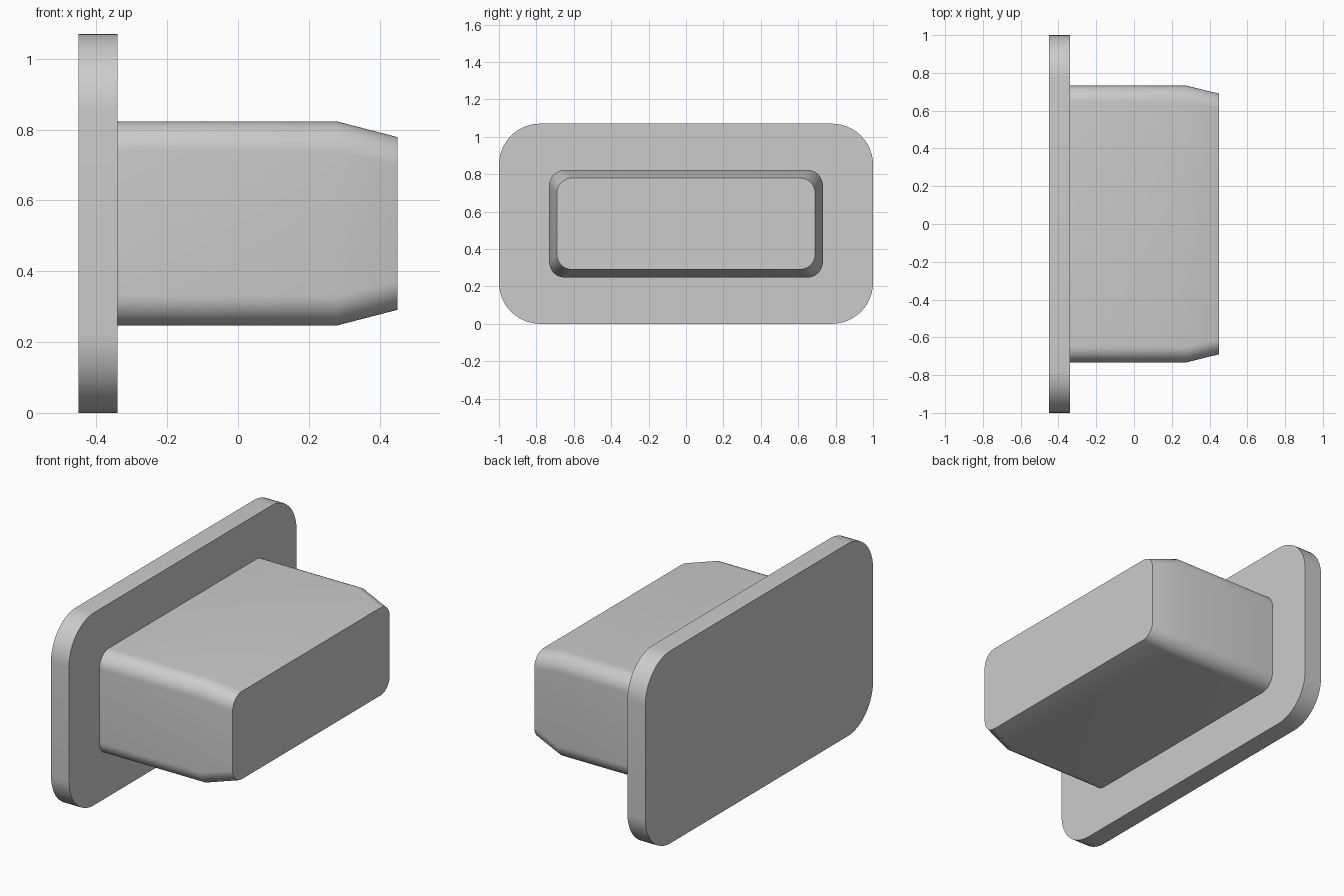
import bpy, bmesh
from math import sin, cos, pi, radians

cube = bpy.data.objects.get("Cube")
if cube:
    bpy.data.objects.remove(cube, do_unlink=True)

MID_Z = 0.535
CORNER_STEPS = 12

grey = bpy.data.materials.new("light_grey")
grey.use_nodes = True
grey.diffuse_color = (0.6, 0.6, 0.6, 1)
grey.node_tree.nodes["Principled BSDF"].inputs["Base Color"].default_value = (0.6, 0.6, 0.6, 1)


def rounded_ring(x, half_y, half_z, radius):
    """Rounded rectangle across the x axis, counter-clockwise seen from +x."""
    points = []
    for quarter, (sy, sz) in enumerate([(1, 1), (-1, 1), (-1, -1), (1, -1)]):
        for i in range(CORNER_STEPS + 1):
            a = (quarter + i / CORNER_STEPS) * pi / 2
            points.append((x, sy * (half_y - radius) + radius * cos(a),
                           MID_Z + sz * (half_z - radius) + radius * sin(a)))
    return points


def loft(name, sections):
    """Skin a row of rounded rectangles and cap both ends."""
    bm = bmesh.new()
    rings = [[bm.verts.new(p) for p in rounded_ring(*s)] for s in sections]
    for a, b in zip(rings, rings[1:]):
        for i in range(len(a)):
            j = (i + 1) % len(a)
            bm.faces.new((a[i], a[j], b[j], b[i]))
    bm.faces.new(rings[0][::-1])
    bm.faces.new(rings[-1])
    bmesh.ops.recalc_face_normals(bm, faces=bm.faces)
    mesh = bpy.data.meshes.new(name)
    bm.to_mesh(mesh)
    bm.free()
    mesh.materials.append(grey)
    obj = bpy.data.objects.new(name, mesh)
    bpy.context.collection.objects.link(obj)
    bpy.ops.object.select_all(action='DESELECT')
    obj.select_set(True)
    bpy.context.view_layer.objects.active = obj
    bpy.ops.object.shade_smooth_by_angle(angle=radians(30))
    return obj


# Flange plate with large rounded corners
loft("flange_plate", [(-0.45, 1.0, MID_Z, 0.22), (-0.34, 1.0, MID_Z, 0.22)])

# Plug body with a tapered nose
loft("plug_body", [(-0.34, 0.732, 0.288, 0.085),
                   (0.28, 0.732, 0.288, 0.085),
                   (0.45, 0.69, 0.244, 0.08)])
